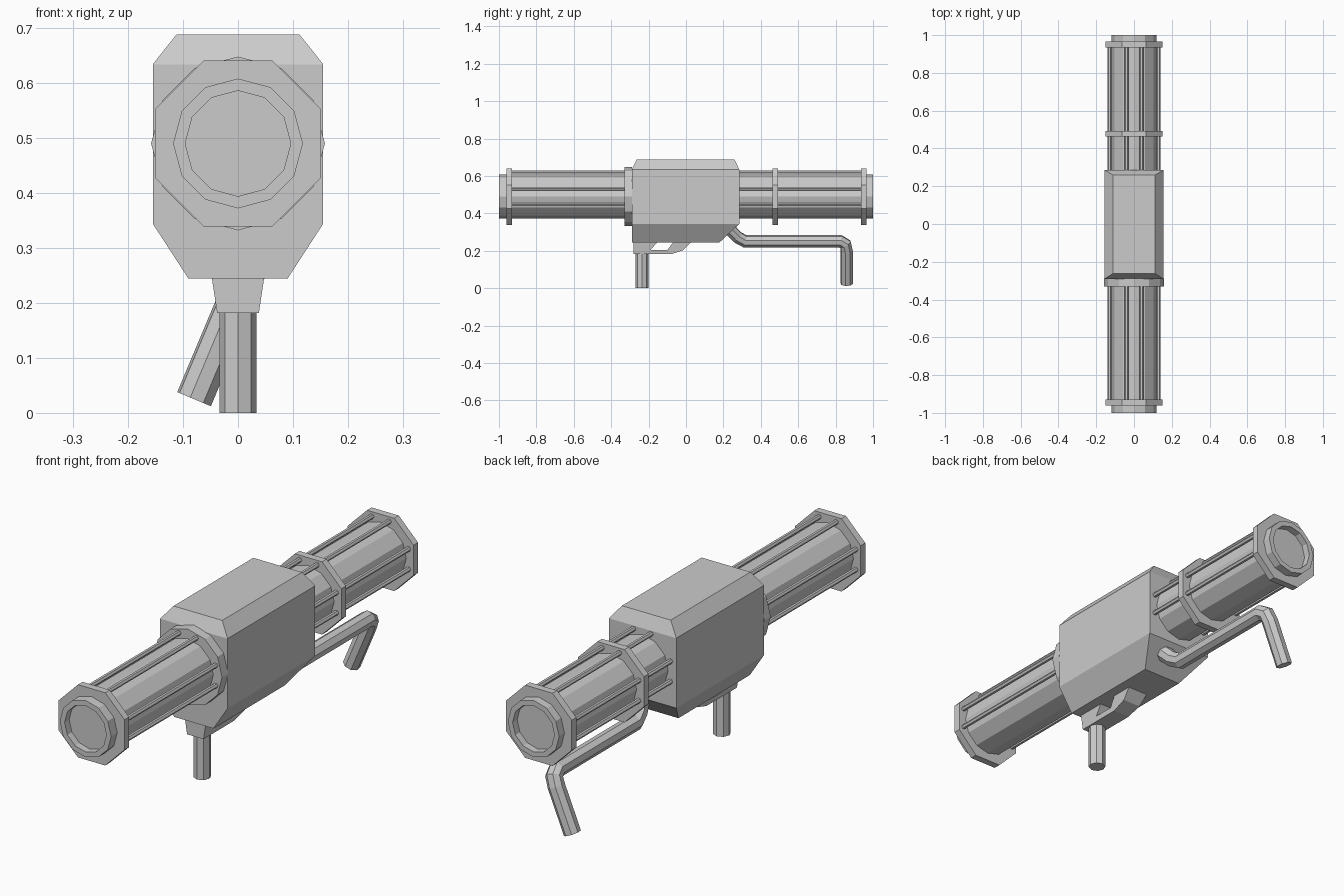
import bpy, bmesh
from math import cos, sin, pi

if "Cube" in bpy.data.objects:
    bpy.data.objects.remove(bpy.data.objects["Cube"])

AXIS_Z = 0.49  # height of the tube axis


def make_object(name, verts, faces):
    mesh = bpy.data.meshes.new(name)
    mesh.from_pydata(verts, [], faces)
    bm = bmesh.new()
    bm.from_mesh(mesh)
    bmesh.ops.remove_doubles(bm, verts=bm.verts, dist=1e-5)
    bmesh.ops.recalc_face_normals(bm, faces=bm.faces)
    bm.to_mesh(mesh)
    bm.free()
    ob = bpy.data.objects.new(name, mesh)
    bpy.context.collection.objects.link(ob)
    return ob


def loft(name, rings):
    """Skin closed rings of equal length and cap both ends."""
    n = len(rings[0])
    verts = [v for r in rings for v in r]
    faces = [(k * n + i, k * n + (i + 1) % n, (k + 1) * n + (i + 1) % n, (k + 1) * n + i)
             for k in range(len(rings) - 1) for i in range(n)]
    faces += [tuple(range(n)), tuple(range(len(verts) - n, len(verts)))]
    return make_object(name, verts, faces)


def y_ring(r, y, n, x=0, z=AXIS_Z, turn=0):
    return [(x + r * cos(turn + 2 * pi * i / n), y, z + r * sin(turn + 2 * pi * i / n))
            for i in range(n)]


# main tube with recessed ends
profile = [(.096, -.97), (.096, -1), (.118, -1), (.118, 1), (.096, 1), (.096, .97)]
loft("tube", [y_ring(r, y, 12) for r, y in profile])

# octagonal plates and the round collar in front of the housing
for name, y in (("front_plate", -.945), ("middle_plate", .477), ("rear_plate", .95)):
    loft(name, [y_ring(.151 / cos(pi / 8), y + d, 8, turn=pi / 8) for d in (-.015, .015)])
loft("collar", [y_ring(.158, y, 12) for y in (-.33, -.288)])

# thin rods along the tube: two on top, two on each side
for i, (x, z) in enumerate([(.04, .132), (.129, .042), (.129, -.042)]):
    for side in (-1, 1):
        loft(f"rod_{i}_{'right' if side > 0 else 'left'}",
             [y_ring(.01, y, 6, side * x, AXIS_Z + z) for y in (-.94, .945)])

# housing: tapered box
levels = [(.244, .09, -.29, .178), (.344, .155, -.29, .285),
          (.634, .155, -.29, .285), (.688, .112, -.263, .26)]
loft("housing", [[(-w, a, z), (w, a, z), (w, b, z), (-w, b, z)] for z, w, a, b in levels])

# grip block and guard, narrowing downwards
guard = [(-.28, .25), (-.28, .182), (-.08, .182), (-.015, .203), (.03, .25),
         (-.065, .25), (-.10, .204), (-.19, .204), (-.15, .25)]
loft("grip_guard", [[(s * (.038 + (z - .182) * .15), y, z) for y, z in guard] for s in (-1, 1)])

# front leg
loft("front_leg", [[(.034 * cos(i * pi / 4), -.235 + .034 * sin(i * pi / 4), z)
                    for i in range(8)] for z in (0, .2)])

# rear handle: bent pipe lying in a plane tilted sideways
path = [(.215, .335), (.275, .273), (.315, .251), (.825, .251), (.853, .235), (.859, .2), (.859, .025)]
curve = bpy.data.curves.new("rear_handle", 'CURVE')
curve.dimensions = '3D'
curve.bevel_depth = .034
curve.bevel_resolution = 2
curve.use_fill_caps = True
spline = curve.splines.new('POLY')
spline.points.add(len(path) - 1)
for p, (y, z) in zip(spline.points, path):
    p.co = (.015 + (z - .251) * .42, y, z, 1)
spline.use_smooth = False
handle = bpy.data.objects.new("rear_handle", curve)
bpy.context.collection.objects.link(handle)
bpy.context.view_layer.objects.active = handle
handle.select_set(True)
bpy.ops.object.convert(target='MESH')
